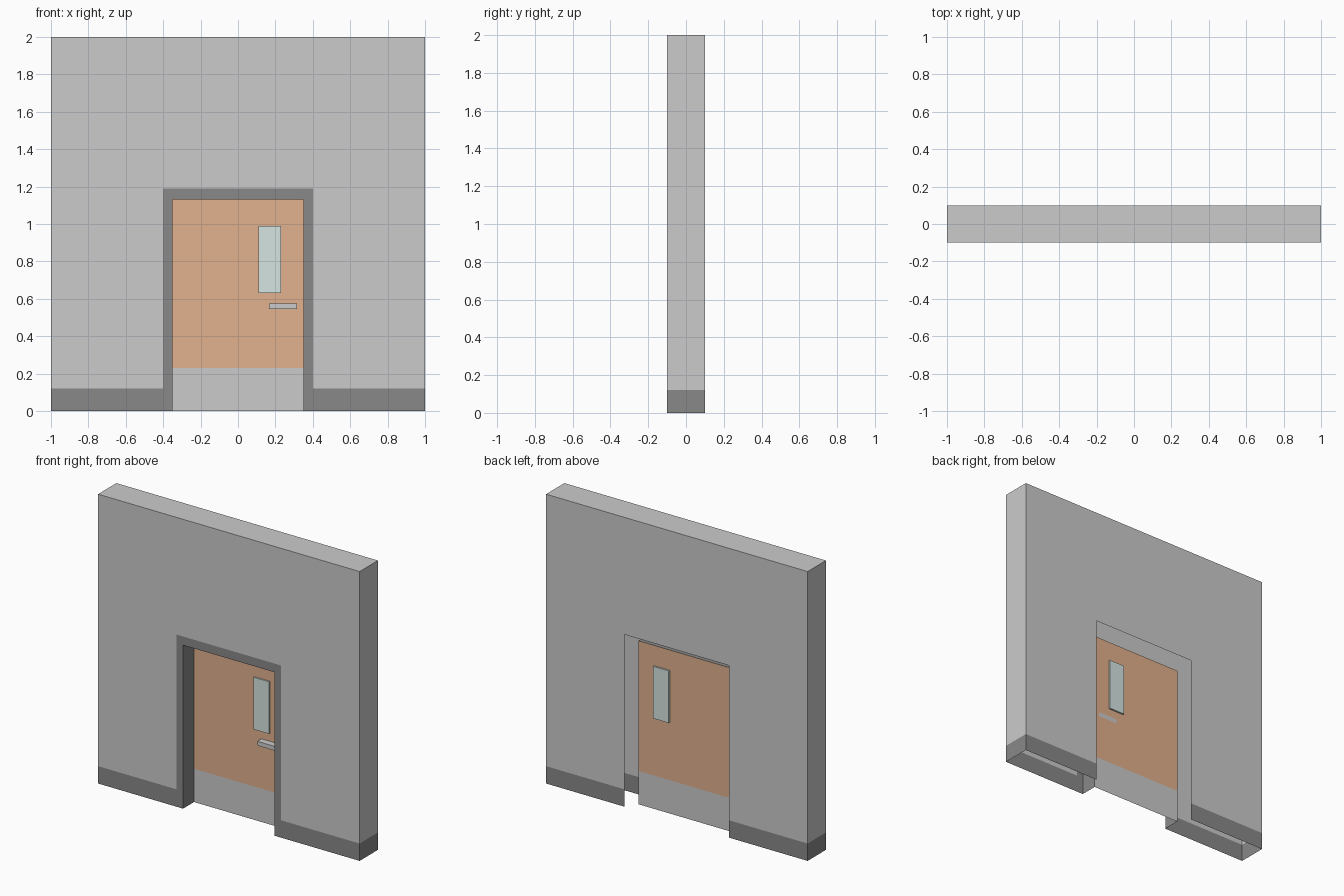
import bpy
import bmesh
from mathutils import Vector

if "Cube" in bpy.data.objects:
    bpy.data.objects.remove(bpy.data.objects["Cube"])

# Overall sizes
W, D, H = 1.0, 0.10, 2.0        # half width, half depth, height of the wall
OPEN_X, OPEN_Z = 0.40, 1.19     # opening cut in the wall
IN_X, IN_Z = 0.35, 1.13         # inside of the door frame
SKIRT, KICK = 0.12, 0.23        # skirting and kick plate heights
DOOR_Y = 0.02


def material(name, rgb):
    m = bpy.data.materials.new(name)
    m.diffuse_color = (*rgb, 1)
    m.use_nodes = True
    m.node_tree.nodes["Principled BSDF"].inputs["Base Color"].default_value = m.diffuse_color
    return m


def sheet(name, faces, mat=None):
    """Thin surface from (points, outward direction) pairs."""
    bm = bmesh.new()
    for pts, out in faces:
        f = bm.faces.new([bm.verts.new(p) for p in pts])
        f.normal_update()
        if f.normal.dot(Vector(out)) < 0:
            f.normal_flip()
    bmesh.ops.remove_doubles(bm, verts=bm.verts, dist=1e-5)
    me = bpy.data.meshes.new(name)
    bm.to_mesh(me)
    bm.free()
    ob = bpy.data.objects.new(name, me)
    bpy.context.collection.objects.link(ob)
    if mat:
        me.materials.append(mat)
    return ob


def upright(xz, y, side):
    """Face in a plane of constant y, facing side (-1 front, 1 back)."""
    return [(x, y, z) for x, z in xz], (0, side, 0)


def rect(x0, x1, z0, z1):
    return [(x0, z0), (x1, z0), (x1, z1), (x0, z1)]


def end(x, y0, y1, z0, z1, side):
    """Face in a plane of constant x."""
    return [(x, y0, z0), (x, y1, z0), (x, y1, z1), (x, y0, z1)], (side, 0, 0)


def level(x, y0, y1, z, side):
    """Face in a plane of constant z, spanning -x to x."""
    return [(-x, y0, z), (x, y0, z), (x, y1, z), (-x, y1, z)], (0, 0, side)


def box(name, x0, x1, y0, y1, z0, z1, mat=None):
    bm = bmesh.new()
    bmesh.ops.create_cube(bm, size=1)
    for v in bm.verts:
        v.co = ((x0 + x1) / 2 + v.co.x * (x1 - x0),
                (y0 + y1) / 2 + v.co.y * (y1 - y0),
                (z0 + z1) / 2 + v.co.z * (z1 - z0))
    me = bpy.data.meshes.new(name)
    bm.to_mesh(me)
    bm.free()
    ob = bpy.data.objects.new(name, me)
    bpy.context.collection.objects.link(ob)
    if mat:
        me.materials.append(mat)


dark = material("dark_trim", (0.25, 0.25, 0.25))
wood = material("orange_door", (0.76, 0.44, 0.27))
glass = material("pale_glass", (0.67, 0.78, 0.75))

# Hollow wall shell: front and back with a doorway notch, ends and top
notched = [(-W, SKIRT), (-OPEN_X, SKIRT), (-OPEN_X, OPEN_Z), (OPEN_X, OPEN_Z),
           (OPEN_X, SKIRT), (W, SKIRT), (W, H), (-W, H)]
sheet("wall", [upright(notched, s * D, s) for s in (-1, 1)]
      + [end(s * W, -D, D, SKIRT, H, s) for s in (-1, 1)]
      + [level(W, -D, D, H, 1)])

# Skirting band, open underneath
for s, label in ((-1, "left"), (1, "right")):
    strip = rect(s * OPEN_X, s * W, 0, SKIRT)
    sheet("skirting_" + label, [upright(strip, -D, -1), upright(strip, D, 1),
                                end(s * W, -D, D, 0, SKIRT, s)], dark)

# Door frame: flat front surround with reveals running back to the door
surround = [(-OPEN_X, 0), (-IN_X, 0), (-IN_X, IN_Z), (IN_X, IN_Z),
            (IN_X, 0), (OPEN_X, 0), (OPEN_X, OPEN_Z), (-OPEN_X, OPEN_Z)]
sheet("door_frame", [upright(surround, -D, -1), level(IN_X, -D, DOOR_Y, IN_Z, -1)]
      + [end(s * IN_X, -D, DOOR_Y, 0, IN_Z, -s) for s in (-1, 1)], dark)

# Door leaf and its kick plate
sheet("door", [upright(rect(-IN_X, IN_X, KICK, IN_Z), DOOR_Y, -1)], wood)
sheet("kick_plate", [upright(rect(-IN_X, IN_X, 0, KICK), DOOR_Y, -1)])

# Window passing through the door, and the front handle
box("door_window", 0.11, 0.23, DOOR_Y - 0.01, DOOR_Y + 0.012, 0.63, 0.99, glass)
box("door_handle", 0.165, 0.315, -0.025, DOOR_Y, 0.545, 0.575)
